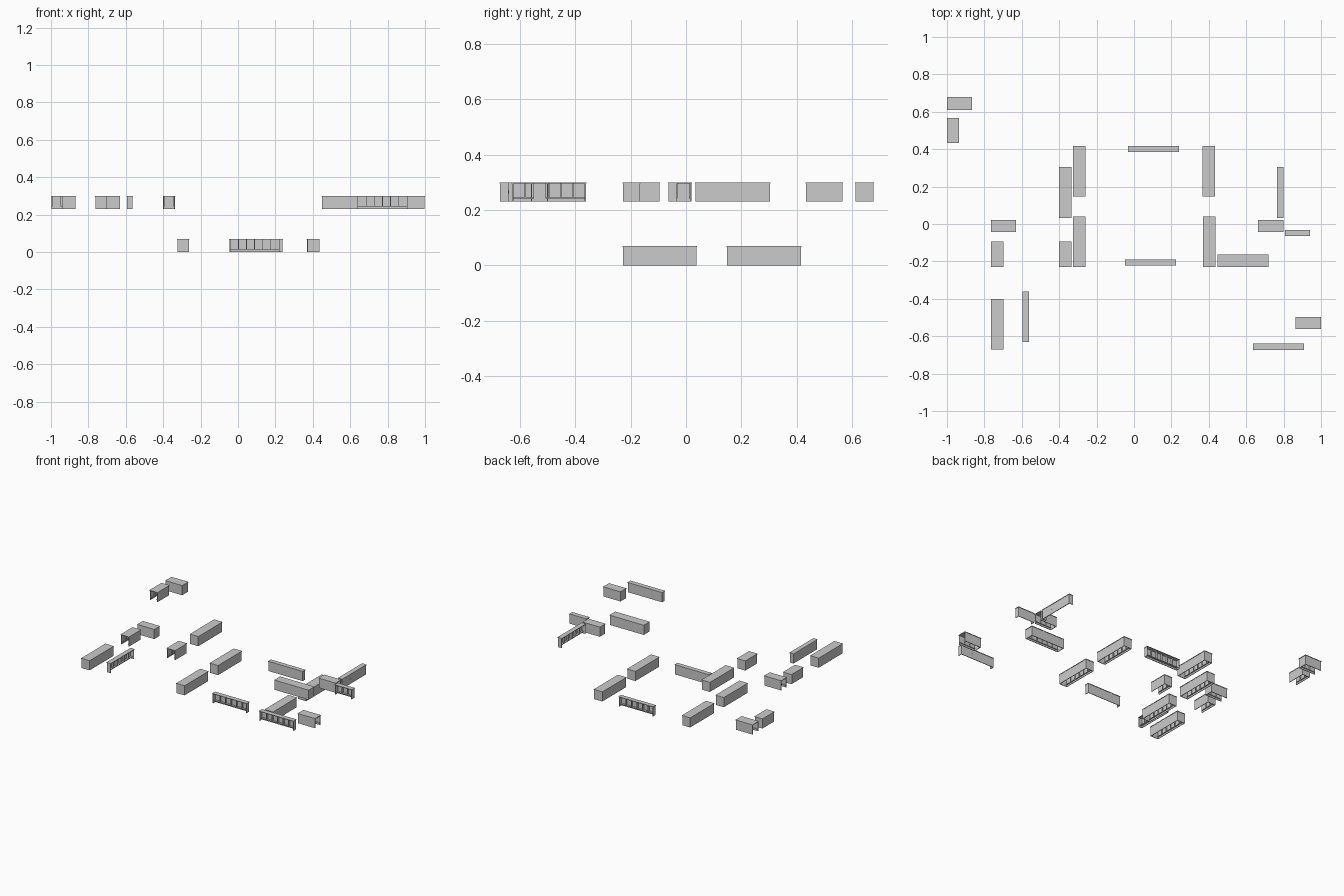
import bpy, bmesh
from math import radians
from mathutils import Matrix, Vector

if "Cube" in bpy.data.objects:
    bpy.data.objects.remove(bpy.data.objects["Cube"])

H = 0.07       # module height
LIP = 0.002    # overhang of the top slab
T = 0.004      # panel thickness
TOP = 0.004    # slab thickness


def box(bm, x0, x1, y0, y1, z0, z1):
    m = Matrix.Translation(((x0 + x1) / 2, (y0 + y1) / 2, (z0 + z1) / 2)) \
        @ Matrix.Diagonal((x1 - x0, y1 - y0, z1 - z0, 1))
    bmesh.ops.create_cube(bm, size=1, matrix=m)


def ribs(bm, x0, x1, y0, y1, count):
    # upright battens with a lower horizontal rail
    for i in range(1, count):
        x = x0 + (x1 - x0) * i / count
        box(bm, x - 0.002, x + 0.002, y0, y1, 0.012, H - TOP)
    box(bm, x0, x1, y0, y1, 0.012, 0.016)


def module(name, x0, x1, y0, y1, z, turn, kind, knob=None):
    """Local frame: length on X, closed back panel on +Y; turn is in degrees."""
    w, d = x1 - x0, y1 - y0
    if turn % 180:
        w, d = d, w
    a, b = w / 2, d / 2
    bm = bmesh.new()
    # top slab
    box(bm, -a, a, -b, b, H - TOP, H)
    ia, ib = a - LIP, b - LIP
    # back panel and left end
    box(bm, -ia, ia, ib - T, ib, 0, H - TOP)
    box(bm, -ia, -ia + T, -ib, ib - T, 0, H - TOP)
    n = 6 if w > 0.2 else 3
    if kind == "thin":
        box(bm, ia - T, ia, -ib, ib - T, 0, H - TOP)
        ribs(bm, -ia + T, ia - T, ib - T - 0.014, ib - T, n)
    else:
        # front panel, battens inside both long walls
        box(bm, -ia + T, ia, -ib, -ib + T, 0, H - TOP)
        ribs(bm, -ia + T, ia - T, ib - T - 0.006, ib - T, n)
        ribs(bm, -ia + T, ia - T, -ib + T, -ib + T + 0.006, n)
        if kind == "closed":
            box(bm, ia - T, ia, -ib + T, ib - T, 0, H - TOP)
    if knob is not None:
        # small round fitting on the back panel
        bmesh.ops.create_cone(
            bm, cap_ends=True, segments=12, radius1=0.005, radius2=0.005, depth=0.003,
            matrix=Matrix.Translation((knob, ib, H / 2)) @ Matrix.Rotation(radians(90), 4, 'X'))
    me = bpy.data.meshes.new(name)
    bm.to_mesh(me)
    bm.free()
    ob = bpy.data.objects.new(name, me)
    ob.location = Vector(((x0 + x1) / 2, (y0 + y1) / 2, z))
    ob.rotation_euler.z = radians(turn)
    bpy.context.collection.objects.link(ob)


UP, LOW = 0.23, 0.0

# long closed modules
for args in [
    (-0.765, -0.698, -0.672, -0.40, UP, 90),
    (-0.402, -0.335, 0.032, 0.305, UP, 90),
    (-0.326, -0.26, 0.147, 0.418, LOW, 90),
    (-0.326, -0.26, -0.23, 0.04, LOW, 90),
    (0.366, 0.434, 0.147, 0.418, LOW, -90, -0.04),
    (0.37, 0.437, -0.23, 0.04, LOW, -90),
    (0.447, 0.718, -0.23, -0.164, UP, 180),
]:
    module("long_box", *args[:6], "closed", *args[6:])

# thin modules, open and ribbed on one long side
for args in [
    (-0.595, -0.562, -0.63, -0.36, UP, 90),
    (-0.033, 0.24, 0.386, 0.418, LOW, 180),
    (-0.047, 0.224, -0.223, -0.19, LOW, 0),
    (0.765, 0.799, 0.032, 0.305, UP, -90, 0.042),
    (0.636, 0.909, -0.674, -0.64, UP, 0, 0.04),
    (0.806, 0.942, -0.065, -0.031, UP, 0),
]:
    module("ribbed_panel", *args[:6], "thin", *args[6:])

# short modules, open at one end
for args in [
    (-1.0, -0.866, 0.61, 0.68, UP, 180),
    (-1.0, -0.936, 0.432, 0.568, UP, -90),
    (-0.765, -0.63, -0.042, 0.022, UP, 180),
    (-0.765, -0.698, -0.23, -0.094, UP, -90),
    (-0.402, -0.335, -0.23, -0.094, UP, -90),
    (0.663, 0.799, -0.042, 0.022, UP, 0),
    (0.863, 1.0, -0.562, -0.496, UP, 0),
]:
    module("short_box", *args, "open")
